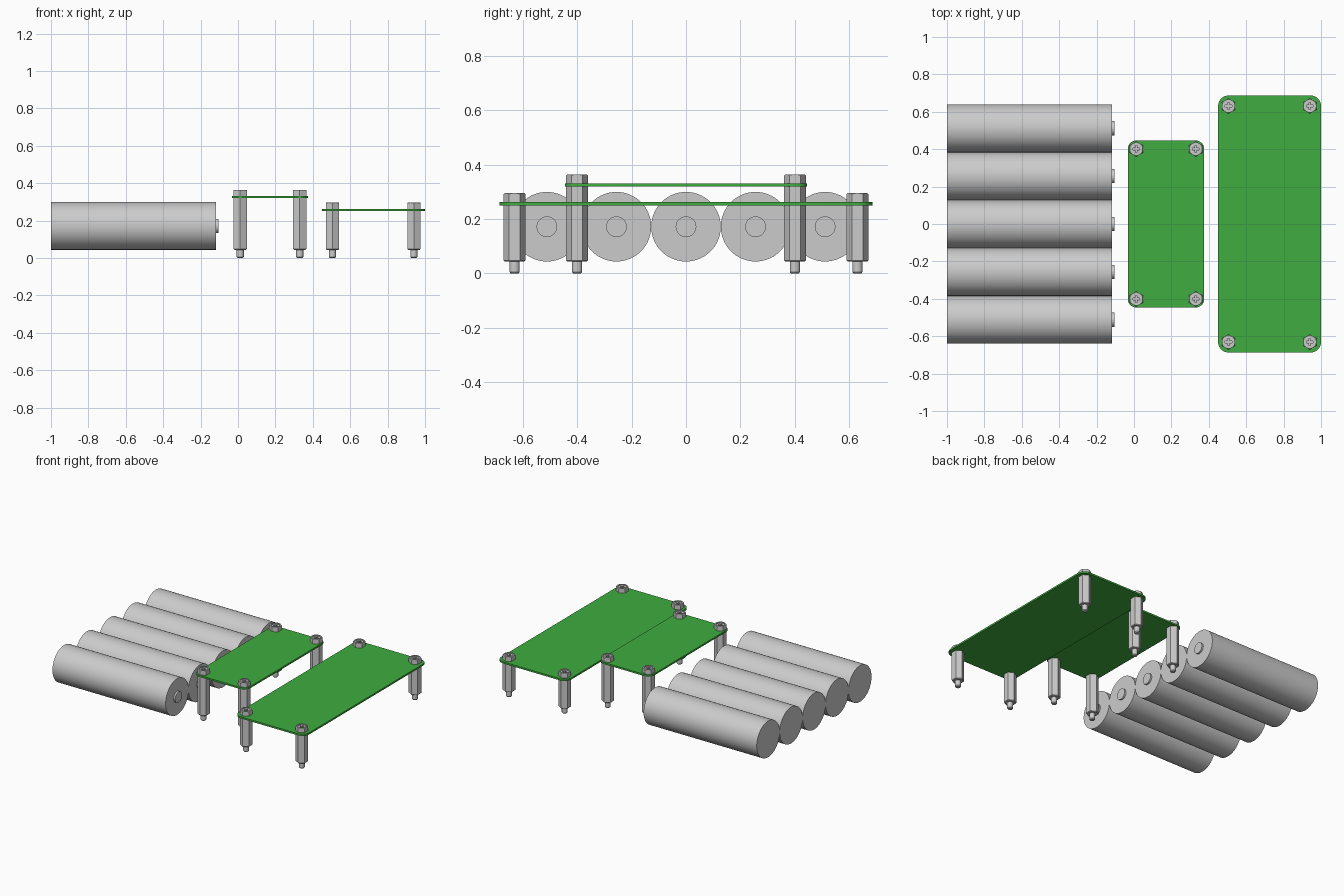
import bpy, bmesh
from math import pi, cos, sin, radians
from mathutils import Matrix

if "Cube" in bpy.data.objects:
    bpy.data.objects.remove(bpy.data.objects["Cube"])

green = bpy.data.materials.new("board_green")
green.diffuse_color = (0.05, 0.42, 0.05, 1)
green.use_nodes = True
green.node_tree.nodes["Principled BSDF"].inputs["Base Color"].default_value = green.diffuse_color


def add(name, mesh, loc=(0, 0, 0)):
    ob = bpy.data.objects.new(name, mesh)
    ob.location = loc
    bpy.context.collection.objects.link(ob)
    return ob


def lathe(name, profile, sides, axis='Z', start=0.0):
    """Solid of revolution from (radius, height) rings, capped at both ends."""
    bm = bmesh.new()
    rings = [[bm.verts.new((r * cos(start + 2 * pi * i / sides),
                            r * sin(start + 2 * pi * i / sides), h))
              for i in range(sides)] for r, h in profile]
    for a, b in zip(rings, rings[1:]):
        for i in range(sides):
            j = (i + 1) % sides
            bm.faces.new((a[i], a[j], b[j], b[i]))
    bm.faces.new(rings[0][::-1])
    bm.faces.new(rings[-1])
    if axis == 'X':
        bm.transform(Matrix.Rotation(pi / 2, 4, 'Y'))
    me = bpy.data.meshes.new(name)
    bm.to_mesh(me)
    bm.free()
    return me


def box(name, size):
    bm = bmesh.new()
    bmesh.ops.create_cube(bm, size=1, matrix=Matrix.Diagonal((*size, 1)))
    me = bpy.data.meshes.new(name)
    bm.to_mesh(me)
    bm.free()
    return me


def smooth(me):
    me.shade_smooth()
    me.set_sharp_from_angle(angle=radians(30))


def carve(me, steps):
    """Apply (operation, cutter mesh, location) booleans and return the result."""
    ob = add("carve_base", me)
    helpers = []
    for op, cut, loc in steps:
        c = add("cutter", cut, loc)
        c.hide_render = True
        m = ob.modifiers.new(op, 'BOOLEAN')
        m.operation, m.object, m.solver = op, c, 'EXACT'
        helpers.append(c)
    dg = bpy.context.evaluated_depsgraph_get()
    out = bpy.data.meshes.new_from_object(ob.evaluated_get(dg))
    for o in helpers + [ob]:
        bpy.data.objects.remove(o)
    return out


HEX = 0.0405            # hexagon corner radius, corners point along y
HEAD = 0.033            # bolt head height

# Bolt head: hexagon with rounded-off top corners and a cross recess
head = carve(lathe("bolt_head", [(HEX, 0), (HEX, HEAD)], 6, start=pi / 6), [
    ('INTERSECT', lathe("cone", [(0.05, -0.01), (0.05, 0.021), (0.031, 0.036)], 48), (0, 0, 0)),
    ('DIFFERENCE', lathe("dish", [(0.027, 0), (0.027, 0.02)], 32), (0, 0, HEAD - 0.006)),
    ('DIFFERENCE', box("slot_x", (0.036, 0.009, 0.03)), (0, 0, HEAD - 0.003)),
    ('DIFFERENCE', box("slot_y", (0.009, 0.036, 0.03)), (0, 0, HEAD - 0.003)),
])
head.name = "bolt_head"

# Threaded stud below each standoff
stud = lathe("stud", [(0.014, 0), (0.019, 0.006), (0.019, 0.06)], 24)
smooth(stud)


def board(name, x0, x1, half_y, z0, z1, r, post_xs, post_y):
    # Rounded rectangular plate
    bm = bmesh.new()
    pts = []
    for k, (cx, cy) in enumerate([(x1 - r, half_y - r), (x0 + r, half_y - r),
                                  (x0 + r, r - half_y), (x1 - r, r - half_y)]):
        for i in range(11):
            a = pi / 2 * (k + i / 10)
            pts.append(bm.verts.new((cx + r * cos(a), cy + r * sin(a), z0)))
    face = bm.faces.new(pts)
    ext = bmesh.ops.extrude_face_region(bm, geom=[face], use_keep_orig=True)
    for v in ext["geom"]:
        if isinstance(v, bmesh.types.BMVert):
            v.co.z = z1
    bmesh.ops.recalc_face_normals(bm, faces=bm.faces)
    me = bpy.data.meshes.new(name)
    bm.to_mesh(me)
    bm.free()
    me.materials.append(green)
    smooth(me)
    add(name, me)

    # Standoff, stud and bolt at each corner
    post = lathe(name + "_standoff", [(HEX - 0.004, 0.044), (HEX, 0.048), (HEX, z0)],
                 6, start=pi / 6)
    for x in post_xs:
        for y in (-post_y, post_y):
            add(name + "_standoff", post, (x, y, 0))
            add(name + "_stud", stud, (x, y, 0))
            add(name + "_bolt_head", head, (x, y, z1))


board("small_board", -0.033, 0.375, 0.446, 0.32, 0.332, 0.045, (0.012, 0.33), 0.401)
board("large_board", 0.45, 1.0, 0.687, 0.251, 0.263, 0.055, (0.505, 0.94), 0.631)

# Row of five battery cells lying along x, each with a terminal nub
cell = lathe("battery_cell", [(0.128, -1), (0.128, -0.117)], 64, 'X')
nub = lathe("battery_terminal", [(0.038, -0.118), (0.038, -0.105)], 32, 'X')
smooth(cell)
smooth(nub)
for i in range(-2, 3):
    add("battery_cell", cell, (0, 0.256 * i, 0.172))
    add("battery_terminal", nub, (0, 0.256 * i, 0.172))
